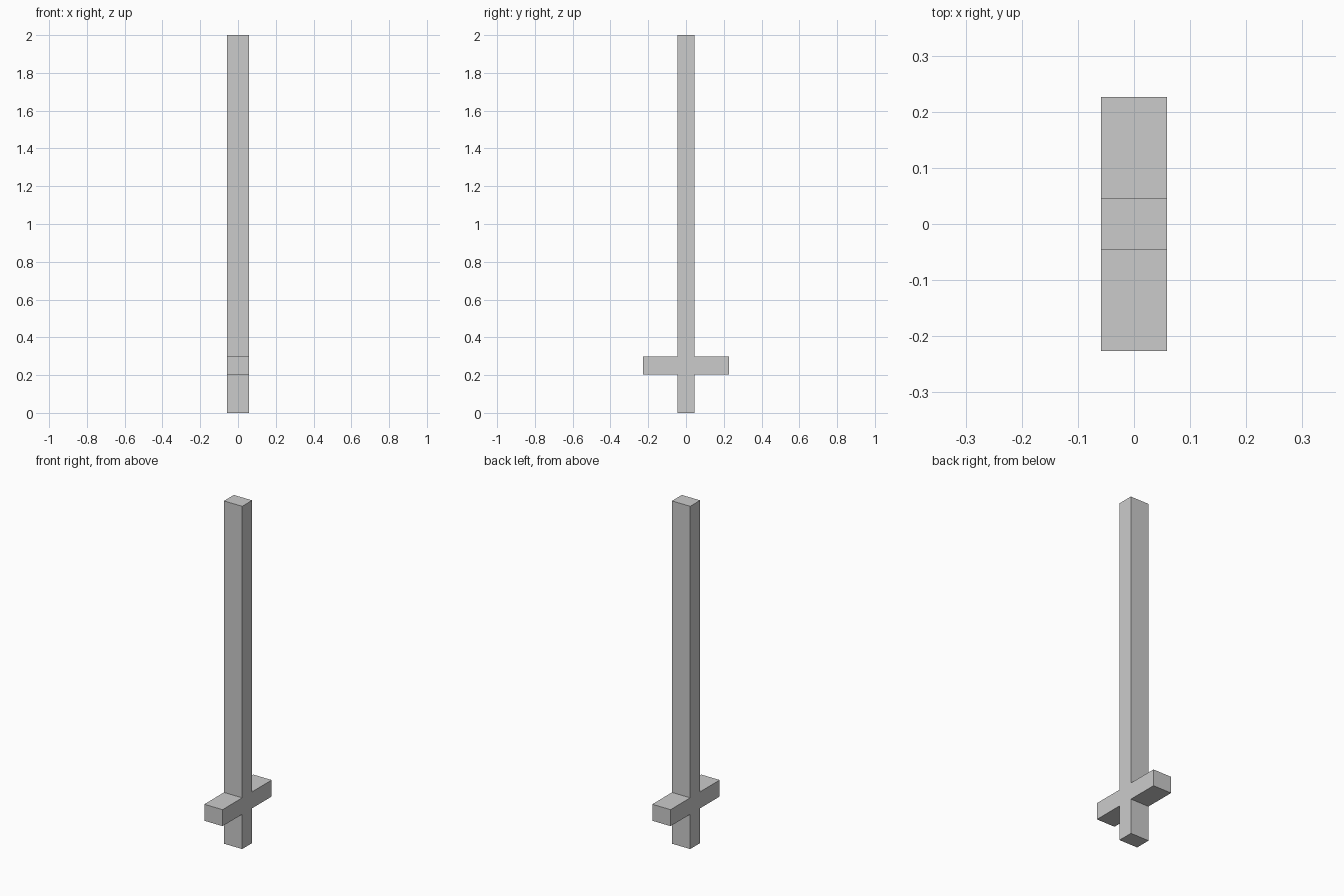
import bpy, bmesh

if "Cube" in bpy.data.objects:
    bpy.data.objects.remove(bpy.data.objects["Cube"])

HALF_DEPTH = 0.059           # half thickness along x
POST, ARM = 0.0455, 0.2265   # half widths along y
LOW, HIGH, TOP = 0.203, 0.299, 2.0

# Cross outline: right half, then mirrored to the left
right = [(POST, 0), (POST, LOW), (ARM, LOW), (ARM, HIGH), (POST, HIGH), (POST, TOP)]
outline = right + [(-y, z) for y, z in reversed(right)]

# Extrude the outline along x
bm = bmesh.new()
face = bm.faces.new([bm.verts.new((-HALF_DEPTH, y, z)) for y, z in outline])
ext = bmesh.ops.extrude_face_region(bm, geom=[face], use_keep_orig=True)
moved = [g for g in ext["geom"] if isinstance(g, bmesh.types.BMVert)]
bmesh.ops.translate(bm, verts=moved, vec=(2 * HALF_DEPTH, 0, 0))
bmesh.ops.recalc_face_normals(bm, faces=bm.faces)

mesh = bpy.data.meshes.new("post_with_crossbar")
bm.to_mesh(mesh)
bm.free()
bpy.context.collection.objects.link(bpy.data.objects.new("post_with_crossbar", mesh))
